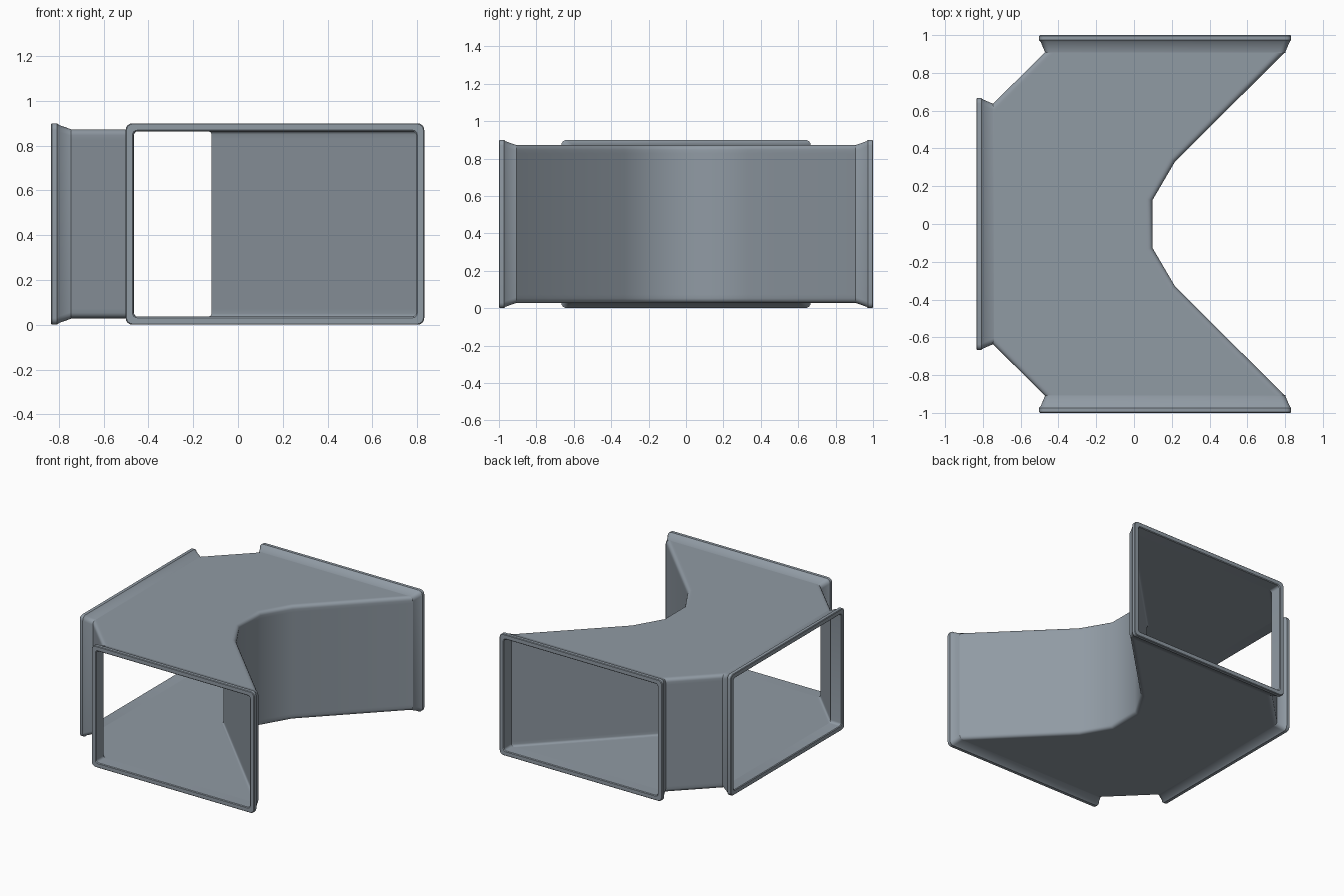
import bpy, bmesh
from math import pi, sin, cos
from mathutils import Matrix, Vector
from mathutils.geometry import intersect_line_line

if "Cube" in bpy.data.objects:
    bpy.data.objects.remove(bpy.data.objects["Cube"])

ZC = 0.45  # mid height of the duct
slate = bpy.data.materials.new("slate_grey")
slate.diffuse_color = (0.28, 0.325, 0.37, 1)
slate.use_nodes = True
slate.node_tree.nodes["Principled BSDF"].inputs["Base Color"].default_value = slate.diffuse_color


def finish(name, bm):
    mesh = bpy.data.meshes.new(name)
    bm.to_mesh(mesh)
    bm.free()
    mesh.materials.append(slate)
    ob = bpy.data.objects.new(name, mesh)
    bpy.context.collection.objects.link(ob)
    bpy.ops.object.select_all(action='DESELECT')
    ob.select_set(True)
    bpy.context.view_layer.objects.active = ob
    bpy.ops.object.shade_smooth_by_angle(angle=pi / 5)
    return ob


def mirrored(half):
    """Half plan (y >= 0, counter-clockwise) completed across y = 0."""
    return [Vector((x, y, 0)) for x, y in half + [(x, -y) for x, y in half[::-1] if y > 0]]


def inset(plan, ports, d):
    """Move every wall line inward by d; port lines stay put."""
    lines = []
    for i, a in enumerate(plan):
        b = plan[(i + 1) % len(plan)]
        t = (b - a).normalized()
        shift = Vector((-t.y, t.x, 0)) * (0 if ports[i] else d)
        lines.append((a + shift, b + shift))
    return [intersect_line_line(*lines[i - 1], *lines[i])[0] for i in range(len(plan))]


def duct_skin(name, half, hz, r, inward=False):
    """Plan outline raised to a skin, open at the three ports, long edges rounded."""
    plan = mirrored(half)
    n = len(plan)
    ymax = max(p.y for p in plan)
    xmin = min(p.x for p in plan)
    ports = []
    for i, a in enumerate(plan):
        b = plan[(i + 1) % n]
        ports.append((abs(a.y) == ymax and a.y == b.y) or a.x == b.x == xmin)
    # (inset, height) pairs: flat margin, quarter round, wall
    arc = [(r * (1 - cos(k * pi / 8)), hz - r + r * sin(k * pi / 8)) for k in range(5)]
    top = [(0, hz - r - 0.02)] + arc + [(r + 0.01, hz)]
    levels = [(d, -z) for d, z in top[::-1]] + top
    bm = bmesh.new()
    rings = [[bm.verts.new((p.x, p.y, ZC + z)) for p in inset(plan, ports, d)]
             for d, z in levels]
    bm.faces.new(rings[-1])
    bm.faces.new(rings[0][::-1])
    for a, b in zip(rings, rings[1:]):
        for i in range(n):
            if not ports[i]:
                j = (i + 1) % n
                bm.faces.new((a[i], a[j], b[j], b[i]))
    if inward:
        bmesh.ops.reverse_faces(bm, faces=bm.faces[:])
    return finish(name, bm)


def rounded_rect(w, h, r, y, seg=4):
    pts = []
    for k, (sx, sz) in enumerate([(1, 1), (-1, 1), (-1, -1), (1, -1)]):
        for s in range(seg + 1):
            a = (k + s / seg) * pi / 2
            pts.append(Vector((sx * (w - r) + r * cos(a), y, sz * (h - r) + r * sin(a))))
    return pts


def port_rim(name, x, y, angle):
    """Flared collar; local +y points out of the duct, y = 0 is the mouth."""
    sections = [(0.636, 0.423, 0.03, -0.094), (0.636, 0.423, 0.03, -0.09),
                (0.659, 0.442, 0.03, -0.036), (0.667, 0.45, 0.03, -0.027),
                (0.667, 0.45, 0.03, -0.004),
                (0.663, 0.446, 0.027, 0.0), (0.636, 0.419, 0.02, 0.0),
                (0.631, 0.414, 0.018, -0.005), (0.631, 0.414, 0.018, -0.09)]
    mat = Matrix.Translation((x, y, ZC)) @ Matrix.Rotation(angle, 4, 'Z')
    bm = bmesh.new()
    rings = [[bm.verts.new(mat @ p) for p in rounded_rect(*s)] for s in sections]
    for a, b in zip(rings, rings[1:]):
        for i in range(len(a)):
            j = (i + 1) % len(a)
            bm.faces.new((a[i], a[j], b[j], b[i]))
    bmesh.ops.recalc_face_normals(bm, faces=bm.faces[:])
    return finish(name, bm)


# Outer skin: inner bend is eased by short facets
duct_skin("duct_outer_skin",
          [(0.097, 0.125), (0.217, 0.33), (0.80, 0.91), (-0.47, 0.91), (-0.75, 0.633)],
          0.422, 0.025)

# Inner skin: the two straight walls meet in a sharp ridge
duct_skin("duct_inner_skin",
          [(-0.118, 0.0), (0.794, 0.912), (-0.464, 0.912), (-0.748, 0.629)],
          0.415, 0.015, inward=True)

# Three identical flared collars
port_rim("front_collar", 0.165, -1.0, pi)
port_rim("back_collar", 0.165, 1.0, 0)
port_rim("left_collar", -0.835, 0.0, pi / 2)
